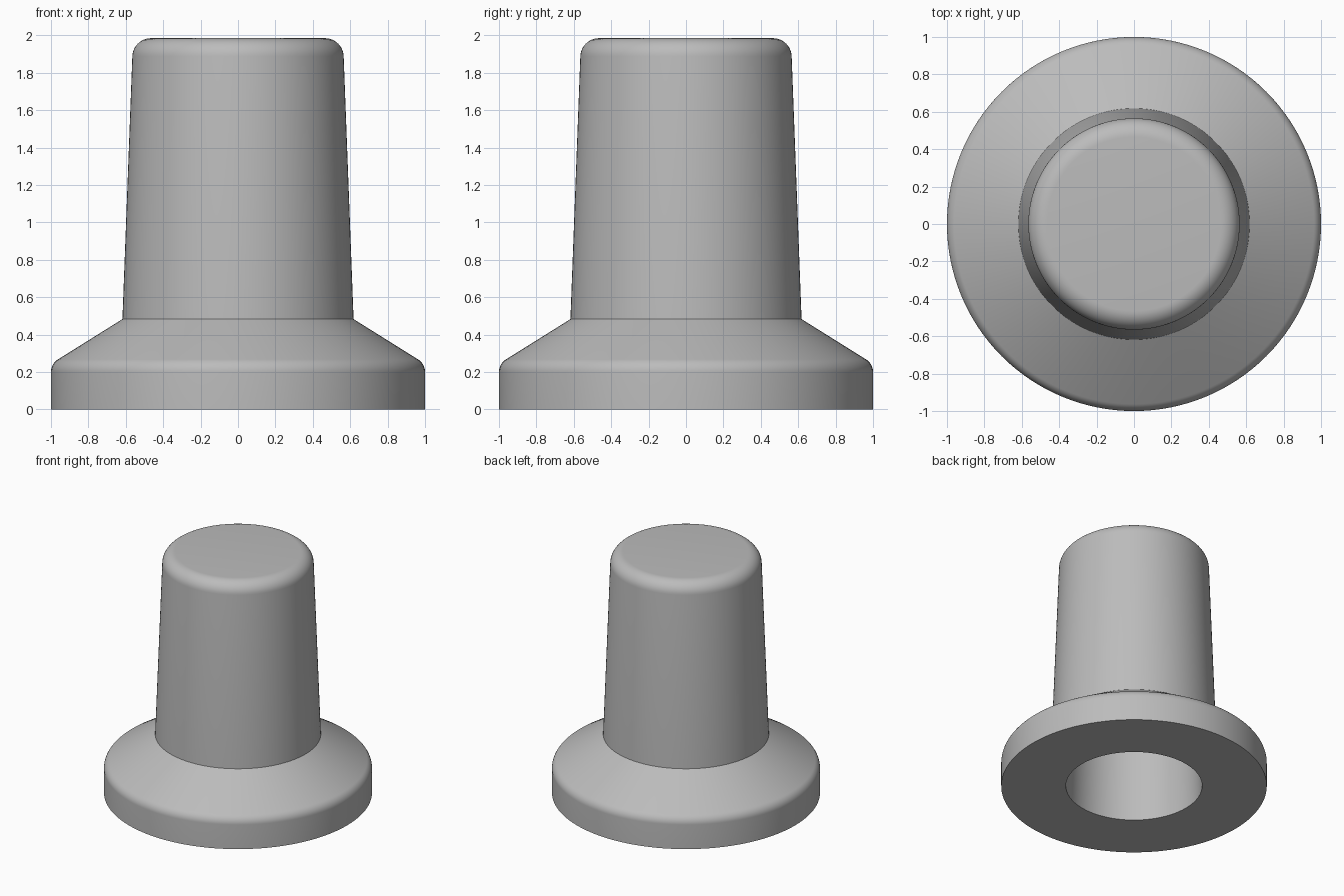
import bpy
import bmesh
from math import sin, cos, radians, pi

if "Cube" in bpy.data.objects:
    bpy.data.objects.remove(bpy.data.objects["Cube"], do_unlink=True)

# Material
grey = bpy.data.materials.new("plain grey")
grey.use_nodes = True
colour = (0.5, 0.5, 0.5, 1)
grey.diffuse_color = colour
grey.node_tree.nodes["Principled BSDF"].inputs["Base Color"].default_value = colour


def fillet(cx, cz, r, start, end, steps=10):
    """Points along a rounded edge of the profile, angles in degrees."""
    angles = [radians(start + (end - start) * i / steps) for i in range(steps + 1)]
    return [(cx + r * cos(a), cz + r * sin(a)) for a in angles]


def lathe(name, profile, segments=128):
    """Spin a profile of (radius, height) points round the z axis."""
    bm = bmesh.new()
    verts = [bm.verts.new((r, 0, z)) for r, z in profile]
    edges = [bm.edges.new(pair) for pair in zip(verts, verts[1:])]
    bmesh.ops.spin(bm, geom=verts + edges, cent=(0, 0, 0), axis=(0, 0, 1),
                   angle=2 * pi, steps=segments, use_duplicate=False)
    bmesh.ops.remove_doubles(bm, verts=bm.verts, dist=0.0005)
    bmesh.ops.recalc_face_normals(bm, faces=bm.faces)
    mesh = bpy.data.meshes.new(name)
    bm.to_mesh(mesh)
    bm.free()
    obj = bpy.data.objects.new(name, mesh)
    bpy.context.collection.objects.link(obj)
    mesh.materials.append(grey)
    bpy.ops.object.select_all(action="DESELECT")
    obj.select_set(True)
    bpy.context.view_layer.objects.active = obj
    bpy.ops.object.shade_smooth_by_angle(angle=radians(30))
    return obj


# Flanged cap: closed tapered bore, flat underside, rim, sloped shoulder, tapered barrel
bore = [(0, 1.86), (0.45, 1.86), (0.513, 0)]
rim = [(1, 0)] + fillet(0.92, 0.2, 0.08, 0, 58)
barrel = [(0.618, 0.483)] + fillet(0.465, 1.885, 0.1, 2, 90) + [(0, 1.985)]
lathe("flanged_cap", bore + rim + barrel)
